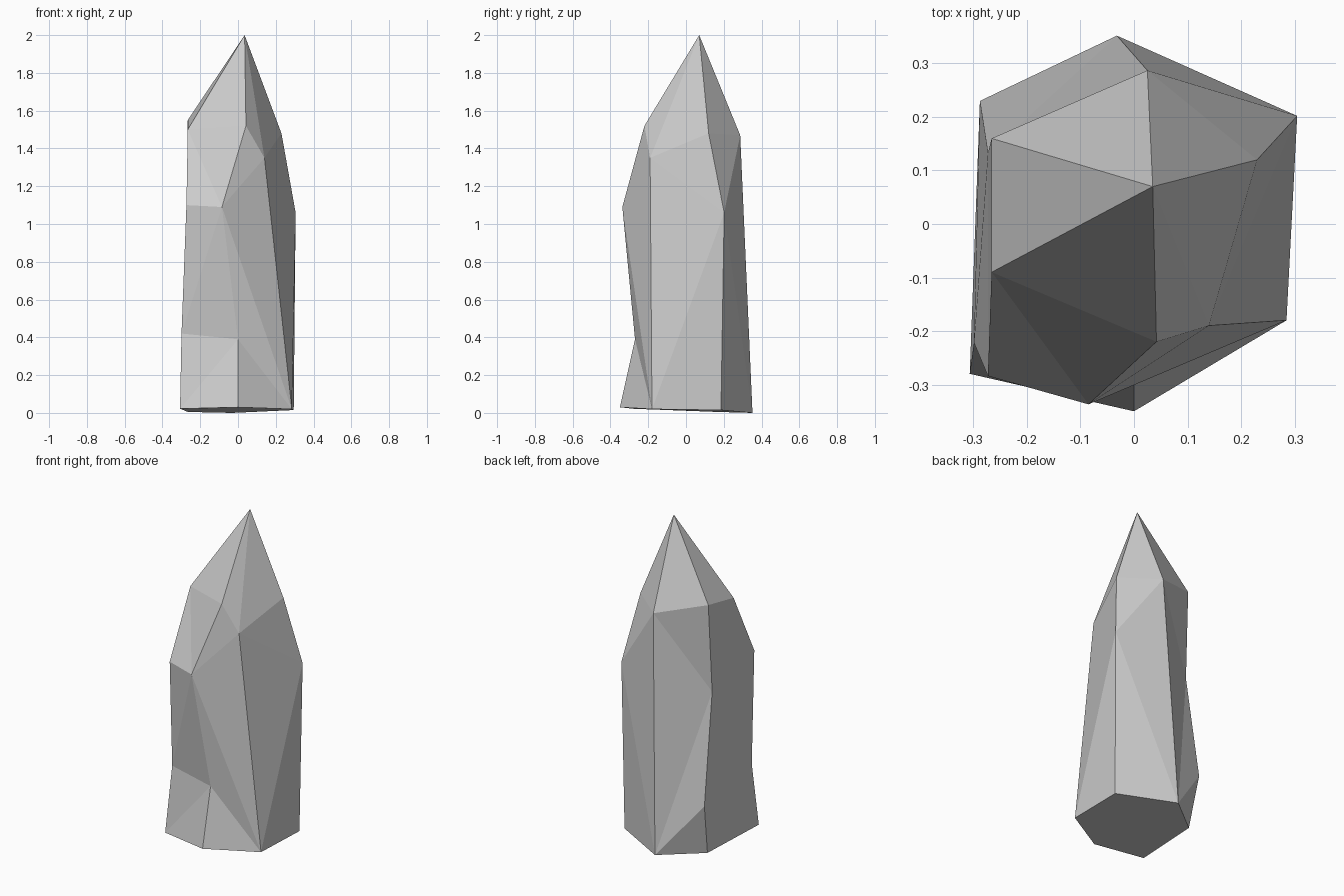
import bpy, bmesh

if "Cube" in bpy.data.objects:
    bpy.data.objects.remove(bpy.data.objects["Cube"])

APEX = (0.035, 0.07, 2.0)

# The six long crystal ridges, each listed bottom to top, counter-clockwise from the front
RIDGES = [
    [(0.0, -0.35, 0.03), (0.0, -0.27, 0.39), (-0.085, -0.337, 1.09), (0.042, -0.22, 1.52)],
    [(0.285, -0.18, 0.02), (0.14, -0.19, 1.35)],
    [(0.295, 0.185, 0.015), (0.305, 0.202, 1.06), (0.23, 0.12, 1.48)],
    [(-0.032, 0.352, 0.0), (0.025, 0.287, 1.47)],
    [(-0.265, 0.167, 0.005), (-0.288, 0.23, 0.325), (-0.273, 0.132, 1.0), (-0.266, 0.16, 1.55)],
    [(-0.307, -0.28, 0.022), (-0.299, -0.222, 0.42), (-0.273, -0.284, 1.1), (-0.266, -0.09, 1.5)],
]


def stitch(bm, left, right):
    """Fill the strip between two ridges, always climbing to the lower next point."""
    i = j = 0
    while i < len(left) - 1 or j < len(right) - 1:
        climb_left = j == len(right) - 1 or (
            i < len(left) - 1 and left[i + 1].co.z < right[j + 1].co.z)
        if climb_left:
            bm.faces.new((left[i], right[j], left[i + 1]))
            i += 1
        else:
            bm.faces.new((left[i], right[j], right[j + 1]))
            j += 1


bm = bmesh.new()
ridges = [[bm.verts.new(p) for p in ridge] for ridge in RIDGES]
apex = bm.verts.new(APEX)

# Side facets and pointed tip
for k, left in enumerate(ridges):
    right = ridges[(k + 1) % len(ridges)]
    stitch(bm, left, right)
    bm.faces.new((left[-1], right[-1], apex))

# Flat underside
bm.faces.new([ridge[0] for ridge in reversed(ridges)])
bmesh.ops.recalc_face_normals(bm, faces=bm.faces[:])

mesh = bpy.data.meshes.new("crystal_shard")
bm.to_mesh(mesh)
bm.free()
bpy.context.collection.objects.link(bpy.data.objects.new("crystal_shard", mesh))
